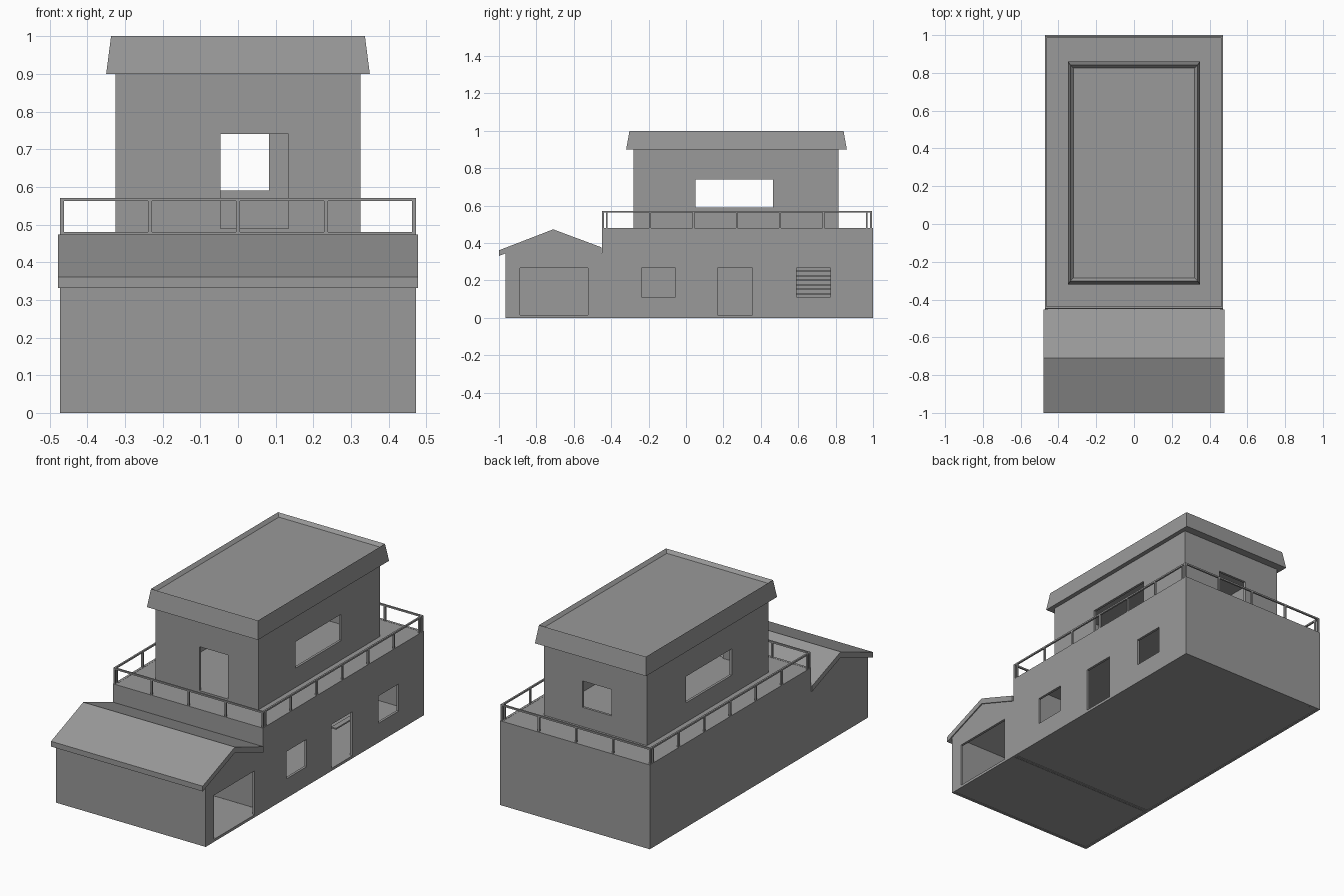
import bpy
import bmesh
from mathutils import Vector

if "Cube" in bpy.data.objects:
    bpy.data.objects.remove(bpy.data.objects["Cube"], do_unlink=True)

GREY = (0.32, 0.32, 0.32, 1)
plaster = bpy.data.materials.new("plain grey")
plaster.use_nodes = True
plaster.diffuse_color = GREY
plaster.node_tree.nodes["Principled BSDF"].inputs["Base Color"].default_value = GREY

T = 0.014            # wall thickness
HX = 0.472           # half width of the ground floor
UX = 0.325           # half width of the upper floor
DECK = 0.48          # terrace height


def finish(name, bm):
    bmesh.ops.recalc_face_normals(bm, faces=bm.faces[:])
    mesh = bpy.data.meshes.new(name)
    bm.to_mesh(mesh)
    bm.free()
    mesh.materials.append(plaster)
    obj = bpy.data.objects.new(name, mesh)
    bpy.context.collection.objects.link(obj)
    return obj


def add_box(bm, lo, hi):
    verts = bmesh.ops.create_cube(bm, size=1)["verts"]
    for v in verts:
        v.co = Vector([(a + b) / 2 + c * (b - a) for a, b, c in zip(lo, hi, v.co)])
    return verts


def box(name, lo, hi):
    bm = bmesh.new()
    add_box(bm, lo, hi)
    return finish(name, bm)


def prism(name, profile, x0, x1):
    """Extrude a (y, z) profile along x."""
    bm = bmesh.new()
    face = bm.faces.new([bm.verts.new((x0, y, z)) for y, z in profile])
    ext = bmesh.ops.extrude_face_region(bm, geom=[face])["geom"]
    moved = [g for g in ext if isinstance(g, bmesh.types.BMVert)]
    bmesh.ops.translate(bm, verts=moved, vec=(x1 - x0, 0, 0))
    return finish(name, bm)


def wall(name, axis, pos, thick, rect, holes=()):
    """Wall panel across x or y, with rectangular openings (u0, u1, z0, z1)."""
    rects = [rect, *holes]
    us = sorted({u for r in rects for u in r[:2]})
    zs = sorted({z for r in rects for z in r[2:]})
    bm = bmesh.new()

    def point(u, z):
        return (pos, u, z) if axis == "x" else (u, pos, z)

    for ua, ub in zip(us, us[1:]):
        for za, zb in zip(zs, zs[1:]):
            u, z = (ua + ub) / 2, (za + zb) / 2
            if any(h[0] < u < h[1] and h[2] < z < h[3] for h in holes):
                continue
            bm.faces.new([bm.verts.new(point(*p))
                          for p in ((ua, za), (ub, za), (ub, zb), (ua, zb))])
    bmesh.ops.remove_doubles(bm, verts=bm.verts[:], dist=0.0001)
    ext = bmesh.ops.extrude_face_region(bm, geom=bm.faces[:], use_keep_orig=True)["geom"]
    moved = [g for g in ext if isinstance(g, bmesh.types.BMVert)]
    shift = (thick, 0, 0) if axis == "x" else (0, thick, 0)
    bmesh.ops.translate(bm, verts=moved, vec=shift)
    bmesh.ops.recalc_face_normals(bm, faces=bm.faces[:])
    bmesh.ops.dissolve_limit(bm, angle_limit=0.01, verts=bm.verts[:], edges=bm.edges[:])
    return finish(name, bm)


# Ground floor: side walls step down at the garage
FRONT, MID, BACK, EAVE = -0.965, -0.45, 1.0, 0.345
step = (FRONT, MID, EAVE, DECK)
openings = [
    (-0.888, -0.525, 0.015, 0.265),   # garage door
    (-0.237, -0.056, 0.11, 0.265),    # small window
    (0.168, 0.355, 0.015, 0.265),     # house door
    (0.59, 0.772, 0.11, 0.265),       # stair window
]
wall("left_wall", "x", HX, -T, (FRONT, BACK, 0, DECK), [step, *openings])
wall("right_wall", "x", -HX, T, (FRONT, BACK, 0, DECK), [step])
inner = HX - T
wall("garage_front_wall", "y", FRONT, T, (-inner, inner, 0, EAVE))
wall("dividing_wall", "y", MID, T, (-inner, inner, 0, DECK))
wall("back_wall", "y", BACK, -T, (-inner, inner, 0, DECK))
box("garage_floor", (-inner, FRONT + T, 0.003), (inner, MID - 0.006, 0.015))
box("house_floor", (-inner, MID + T, 0.003), (inner, BACK - T, 0.015))
box("terrace_deck", (-inner, MID + T, DECK - 0.015), (inner, BACK - T, DECK - 0.001))

# Garage roof with gable ends
RIDGE = -0.71
for side, x in (("left", HX), ("right", -HX)):
    prism(side + "_gable", [(FRONT, EAVE), (RIDGE, 0.445), (MID, EAVE)],
          x, x - T if x > 0 else x + T)
prism("garage_roof", [(-1, 0.361), (RIDGE, 0.473), (MID - 0.003, 0.377),
                      (MID - 0.003, 0.345), (RIDGE, 0.441), (-1, 0.331)],
      -0.478, 0.478)

# Interior stairs with open treads
bm = bmesh.new()
STEPS = 18
for i in range(STEPS):
    x = 0.24 - i * 0.028
    z = 0.015 + (i + 1) * 0.45 / (STEPS + 1)
    add_box(bm, (x - 0.03, 0.54, z - 0.008), (x, 0.82, z))
finish("stair_treads", bm)

# Upper floor
UF, UB, UTOP = -0.28, 0.815, 0.91
side_window = (0.052, 0.465, 0.59, 0.74)
wall("upper_left_wall", "x", UX, -T, (UF, UB, DECK, UTOP), [side_window])
wall("upper_right_wall", "x", -UX, T, (UF, UB, DECK, UTOP), [side_window])
uin = UX - T
wall("upper_front_wall", "y", UF, T, (-uin, uin, DECK, UTOP),
     [(-0.047, 0.134, 0.49, 0.74)])
wall("upper_back_wall", "y", UB, -T, (-uin, uin, DECK, UTOP),
     [(-0.10, 0.082, 0.59, 0.74)])
box("upper_floor", (-uin, UF + T, DECK - 0.001), (uin, UB - T, 0.49))

# Flat roof: flared fascia with a sunken top
bm = bmesh.new()
for v in add_box(bm, (-0.35, -0.32, 0.9), (0.35, 0.86, 1.0)):
    if v.co.z > 0.95:
        v.co.x *= 0.337 / 0.35
        v.co.y += 0.018 if v.co.y < 0 else -0.018
bm.normal_update()
top = max(bm.faces, key=lambda f: f.calc_center_median().z)
bmesh.ops.inset_region(bm, faces=[top], thickness=0.022)
bmesh.ops.translate(bm, verts=top.verts[:], vec=(0, 0, -0.018))
finish("upper_roof", bm)

# Terrace railing: bars around the edge, evenly spaced posts
R = 0.005
RX, RF, RB, RTOP = 0.467, -0.443, 0.989, 0.571
bm = bmesh.new()
for x in (-RX, RX):
    add_box(bm, (x - R, RF - R, RTOP - 0.009), (x + R, RB + R, RTOP))
    for i in range(7):
        y = -0.424 + i * 0.2317
        add_box(bm, (x - R, y - R, DECK - 0.002), (x + R, y + R, RTOP - 0.009))
for y in (RF, RB):
    add_box(bm, (-RX + R, y - R, RTOP - 0.009), (RX - R, y + R, RTOP))
    for i in range(5):
        x = -RX + i * 2 * RX / 4
        add_box(bm, (x - R, y - R, DECK - 0.002), (x + R, y + R, RTOP - 0.009))
finish("terrace_railing", bm)
